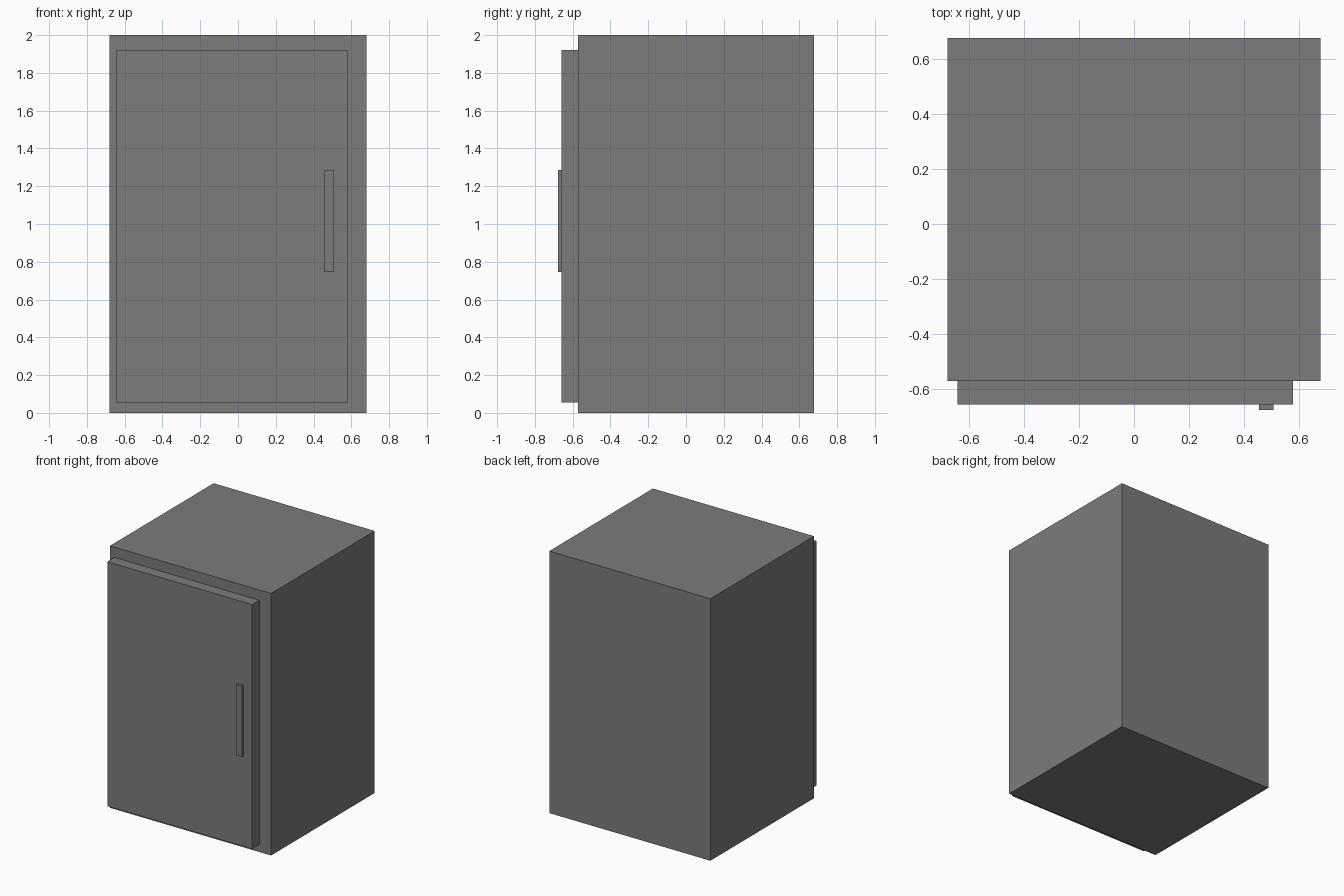
import bpy

if "Cube" in bpy.data.objects:
    bpy.data.objects.remove(bpy.data.objects["Cube"])

grey = bpy.data.materials.new("dark grey")
grey.diffuse_color = (0.2, 0.2, 0.2, 1)
grey.use_nodes = True
grey.node_tree.nodes["Principled BSDF"].inputs["Base Color"].default_value = grey.diffuse_color


def box(name, lo, hi):
    """Flat-faced box between two opposite corners."""
    centre = [(a + b) / 2 for a, b in zip(lo, hi)]
    bpy.ops.mesh.primitive_cube_add(size=1, location=centre)
    ob = bpy.context.object
    ob.name = name
    ob.scale = [b - a for a, b in zip(lo, hi)]
    bpy.ops.object.transform_apply(location=False, rotation=False, scale=True)
    ob.data.materials.append(grey)
    return ob


# Cabinet body
box("cabinet_body", (-0.68, -0.572, 0), (0.68, 0.677, 2))
# Door, mounted on the front and slightly off centre
box("door", (-0.643, -0.658, 0.056), (0.58, -0.572, 1.921))
# Vertical handle bar on the door
box("door_handle", (0.456, -0.677, 0.746), (0.508, -0.658, 1.287))
